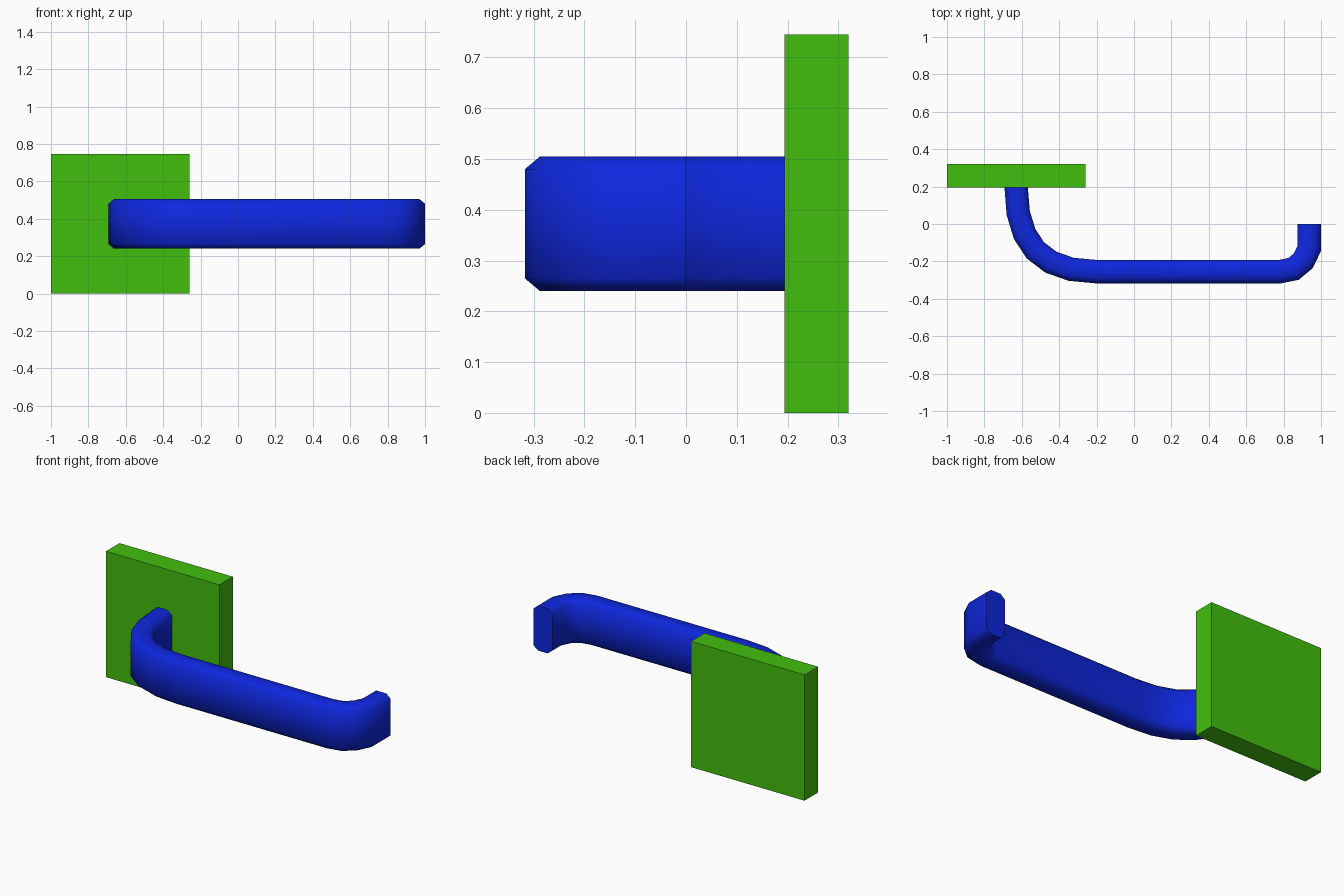
import bpy, bmesh, math
from mathutils import Vector

cube = bpy.data.objects.get("Cube")
if cube:
    bpy.data.objects.remove(cube, do_unlink=True)


def material(name, rgb):
    m = bpy.data.materials.new(name)
    m.use_nodes = True
    m.diffuse_color = (*rgb, 1)
    m.node_tree.nodes["Principled BSDF"].inputs["Base Color"].default_value = (*rgb, 1)
    return m


def finish(bm, name, mat):
    bmesh.ops.recalc_face_normals(bm, faces=bm.faces)
    mesh = bpy.data.meshes.new(name)
    bm.to_mesh(mesh)
    bm.free()
    mesh.materials.append(mat)
    ob = bpy.data.objects.new(name, mesh)
    bpy.context.collection.objects.link(ob)
    return ob


def bezier(a, b, c, d, steps):
    a, b, c, d = map(Vector, (a, b, c, d))
    pts = []
    for i in range(steps + 1):
        t = i / steps
        s = 1 - t
        pts.append(a * s**3 + b * 3 * s * s * t + c * 3 * s * t * t + d * t**3)
    return pts


green = material("green", (0.055, 0.52, 0.004))
blue = material("blue", (0.0045, 0.02, 0.73))

# Square wall plate
bm = bmesh.new()
bmesh.ops.create_cube(bm, size=1)
bmesh.ops.scale(bm, vec=(0.742, 0.126, 0.745), verts=bm.verts)
bmesh.ops.translate(bm, vec=(-0.629, 0.257, 0.3725), verts=bm.verts)
finish(bm, "wall_plate", green)

# Lever path seen from above: wide bend, straight grip, tight return
path = bezier((-0.63, 0.195), (-0.63, -0.1), (-0.5, -0.255), (-0.2, -0.255), 6)
path += [Vector(p) for p in ((0.78, -0.255), (0.853, -0.24), (0.905, -0.197),
                             (0.9375, -0.13), (0.9375, 0))]

# Chamfered rectangular section: (sideways, height)
w, h, cw, ch = 0.0625, 0.1325, 0.03, 0.025
section = [(w, h - ch), (w - cw, h), (cw - w, h), (-w, h - ch),
           (-w, ch - h), (cw - w, -h), (w - cw, -h), (w, ch - h)]

# Sweep the section along the path with mitred joints
bm = bmesh.new()
rings = []
for i, p in enumerate(path):
    before = (p - path[i - 1]).normalized() if i else Vector((0, -1))
    after = (path[i + 1] - p).normalized() if i + 1 < len(path) else Vector((0, 1))
    if i == 0:
        after = before
    tangent = (before + after).normalized()
    side = Vector((-tangent.y, tangent.x)) / max(tangent.dot(after), 0.5)
    rings.append([bm.verts.new((p.x + side.x * u, p.y + side.y * u, 0.3725 + v))
                  for u, v in section])
n = len(section)
for a, b in zip(rings, rings[1:]):
    for k in range(n):
        bm.faces.new((a[k], a[(k + 1) % n], b[(k + 1) % n], b[k]))
bm.faces.new(rings[0])
bm.faces.new(rings[-1])
lever = finish(bm, "lever_handle", blue)
bpy.ops.object.select_all(action="DESELECT")
lever.select_set(True)
bpy.context.view_layer.objects.active = lever
bpy.ops.object.shade_smooth_by_angle(angle=math.radians(60))
